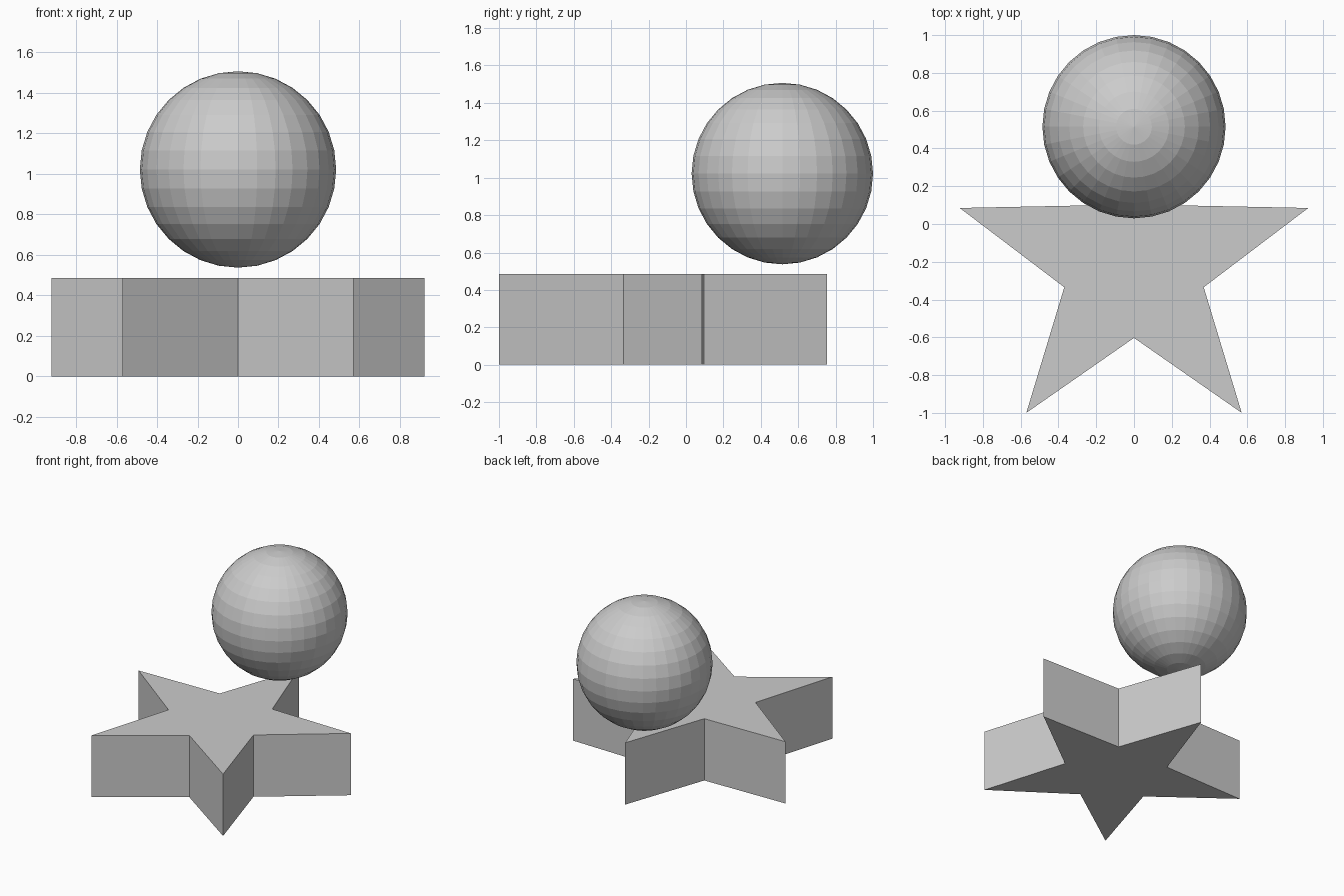
import bpy, bmesh
from math import sin, cos, pi

if "Cube" in bpy.data.objects:
    bpy.data.objects.remove(bpy.data.objects["Cube"])

R = 0.97           # star tip radius
INNER = 0.4 * R    # star notch radius
HEIGHT = 0.485
STAR_Y = -0.215

# Star base: five-pointed outline extruded upward
bm = bmesh.new()
verts = []
for i in range(10):
    a = pi / 2 + i * pi / 5
    r = INNER if i % 2 else R
    verts.append(bm.verts.new((r * cos(a), STAR_Y + r * sin(a), 0)))
face = bm.faces.new(verts)
top = bmesh.ops.extrude_face_region(bm, geom=[face], use_keep_orig=True)["geom"]
bmesh.ops.translate(bm, vec=(0, 0, HEIGHT),
                    verts=[g for g in top if isinstance(g, bmesh.types.BMVert)])
bmesh.ops.recalc_face_normals(bm, faces=bm.faces[:])
mesh = bpy.data.meshes.new("star_base")
bm.to_mesh(mesh)
bm.free()
bpy.context.collection.objects.link(bpy.data.objects.new("star_base", mesh))

# Faceted ball floating over the rear point
bpy.ops.mesh.primitive_uv_sphere_add(segments=32, ring_count=16, radius=0.485,
                                     location=(0, 0.515, 1.022))
bpy.context.object.name = "ball"
